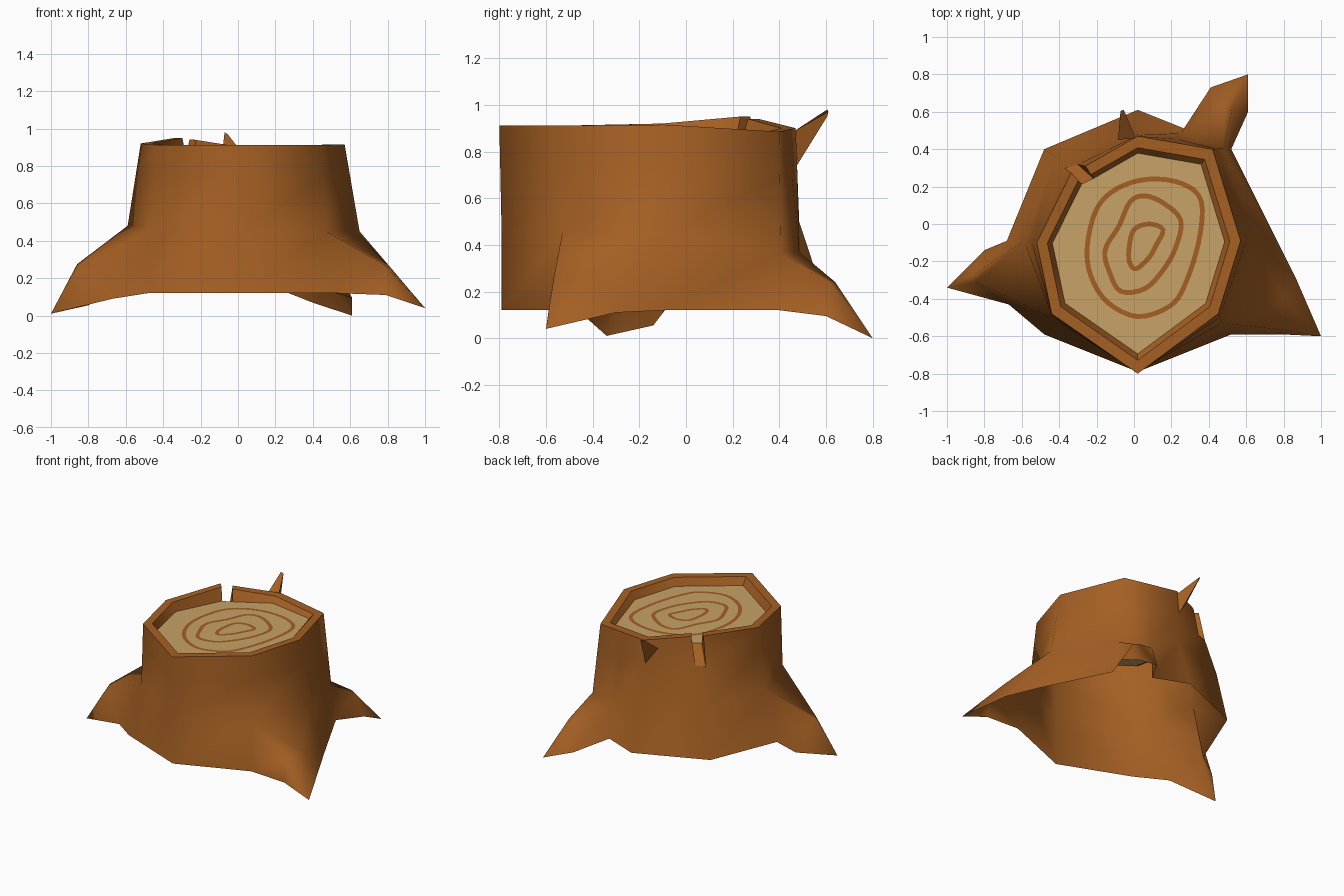
import bpy, bmesh, math
from mathutils import Vector as V

if "Cube" in bpy.data.objects:
    bpy.data.objects.remove(bpy.data.objects["Cube"])

def mat(name, c):
    m = bpy.data.materials.new(name)
    m.diffuse_color = (*c, 1)
    m.use_nodes = True
    m.node_tree.nodes["Principled BSDF"].inputs["Base Color"].default_value = m.diffuse_color
    return m

BARK = mat("bark brown", (0.378, 0.117, 0.017))
WOOD = mat("cut wood tan", (0.58, 0.365, 0.135))

def finish(bm, name, m, angle=85):
    me = bpy.data.meshes.new(name)
    bm.to_mesh(me)
    bm.free()
    ob = bpy.data.objects.new(name, me)
    bpy.context.collection.objects.link(ob)
    me.materials.append(m)
    bpy.ops.object.select_all(action='DESELECT')
    ob.select_set(True)
    bpy.context.view_layer.objects.active = ob
    bpy.ops.object.shade_smooth_by_angle(angle=math.radians(angle))
    return ob

class Shell:
    """bmesh that shares vertices by position and skips collapsed faces"""
    def __init__(self):
        self.bm, self.seen = bmesh.new(), {}
    def face(self, *pts):
        vs = []
        for p in pts:
            k = tuple(round(c, 4) for c in p)
            if k not in self.seen:
                self.seen[k] = self.bm.verts.new(k)
            if self.seen[k] not in vs:
                vs.append(self.seen[k])
        if len(vs) > 2:
            self.bm.faces.new(vs)

# Trunk columns, counter-clockwise: rim, flare and ground points
cols = [
    ((.57, -.09, .915), (.65, -.09, .45), (.765, -.09, .12)),
    ((.42, .40, .885), (.48, .405, .365), (.52, .40, .12)),
    ((.22, .435, .893), (.25, .485, .37), (.27, .51, .12)),
    ((.02, .47, .90), (.02, .485, .50), (.02, .61, .12)),
    ((-.26, .31, .94), (-.42, .36, .47), (-.48, .40, .12)),
    ((-.335, .275, .95), (-.42, .36, .47), (-.48, .40, .12)),
    ((-.52, -.10, .92), (-.59, -.09, .48), (-.68, -.09, .12)),
    ((-.44, -.48, .912), (-.44, -.50, .47), (-.48, -.59, .12)),
    ((.02, -.80, .912), (.02, -.79, .45), (.02, -.79, .12)),
    ((.45, -.48, .912), (.47, -.53, .45), (.52, -.59, .12)),
]
NOTCH = 4
N = len(cols)
MIDDLE = V((.02, -.12, 0))

def inward(p, t, z):
    q = V(p).lerp(MIDDLE, t)
    return V((q.x, q.y, z))

rim = [V(c[0]) for c in cols]
flare = [V(c[1]) for c in cols]
ground = [V(c[2]) for c in cols]
neck = [r.lerp(f, .38) for r, f in zip(rim, flare)]
neck[NOTCH], neck[NOTCH + 1] = V((-.30, .318, .74)), V((-.37, .298, .74))
lip = [inward(p, .105, p.z) for p in rim]
seat = [inward(p, .155, .858) for p in rim]

# Roots: start column -> (bottom, top, top, bottom of the bend), tip
roots = {
    9: ([(.79, -.59, .11), (.785, -.565, .27), (.80, -.40, .275), (.87, -.30, .11)], (1, -.6, .04)),
    6: ([(-.80, -.14, .055), (-.86, -.27, .275), (-.85, -.31, .265), (-.67, -.43, .09)], (-1, -.34, .01)),
    1: ([(.61, .60, .095), (.525, .615, .24), (.48, .64, .24), (.41, .73, .065)], (.61, .80, 0)),
}

# Bark wall with roots, V notch and open underside; rim and inner wall apart
s, top, inner = Shell(), Shell(), Shell()
for i in range(N):
    j = (i + 1) % N
    s.face(flare[i], flare[j], neck[j], neck[i])
    if i in roots:
        (a, b, c, d), tip = roots[i]
        s.face(ground[i], a, b, flare[i])
        s.face(flare[i], b, c, flare[j])
        s.face(flare[j], c, d, ground[j])
        for p, q in ((a, b), (b, c), (c, d)):
            s.face(p, tip, q)
    else:
        s.face(ground[i], ground[j], flare[j], flare[i])
    if i == NOTCH:
        inner.face(neck[i], neck[j], seat[j], seat[i])
        top.face(rim[i], neck[i], seat[i], lip[i])
        top.face(neck[j], rim[j], lip[j], seat[j])
    else:
        s.face(neck[i], neck[j], rim[j], rim[i])
        top.face(rim[i], rim[j], lip[j], lip[i])
        inner.face(lip[i], lip[j], seat[j], seat[i])
finish(s.bm, "bark_trunk", BARK)
finish(top.bm, "bark_rim", BARK, 40)
finish(inner.bm, "rim_inner_wall", BARK, 40)

# Cut wood face
s = Shell()
s.face(*seat)
finish(s.bm, "cut_wood", WOOD)

# Splinter on the back
s = Shell()
base = [(-.085, .45, .86), (.01, .46, .885), (0, .472, .735)]
tip = [(-.072, .605, .98), (-.055, .61, .97), (-.055, .605, .95)]
for i in range(3):
    j = (i + 1) % 3
    s.face(base[j], base[i], tip[i], tip[j])
s.face(*tip[::-1])
bmesh.ops.recalc_face_normals(s.bm, faces=s.bm.faces)
finish(s.bm, "splinter", BARK, 30)

# Growth rings: smooth closed loops drawn as thin flat bands
loops = [
    [(-.25, -.12), (-.20, .08), (-.09, .19), (.08, .24), (.26, .215), (.36, .12), (.345, -.10),
     (.27, -.33), (.19, -.44), (.02, -.495), (-.14, -.42), (-.23, -.28)],
    [(-.155, -.14), (-.08, -.01), (-.02, .12), (.06, .15), (.16, .11), (.25, .02), (.225, -.12),
     (.16, -.24), (.06, -.345), (-.07, -.36), (-.13, -.26)],
    [(-.025, -.12), (0, -.03), (.08, 0), (.155, -.03), (.12, -.11), (.08, -.18), (.01, -.24), (-.025, -.20)],
]

def smooth_loop(pts, n=4):
    P, out = [V((*p, 0)) for p in pts], []
    for i in range(len(P)):
        a, b, c, d = (P[(i + k) % len(P)] for k in (-1, 0, 1, 2))
        for k in range(n):
            t = k / n
            out.append(.5 * (2 * b + (c - a) * t + (2 * a - 5 * b + 4 * c - d) * t * t
                             + (3 * b - a - 3 * c + d) * t ** 3))
    return out

for name, pts in zip(("outer_ring", "middle_ring", "inner_ring"), loops):
    L = smooth_loop(pts)
    s, n = Shell(), len(L)
    ins, outs = [], []
    for i in range(n):
        t = (L[(i + 1) % n] - L[i - 1]).normalized()
        side = V((-t.y, t.x, 0)) * .013
        mid = V((L[i].x, L[i].y, .861))
        outs.append(mid + side)
        ins.append(mid - side)
    for i in range(n):
        j = (i + 1) % n
        s.face(ins[i], ins[j], outs[j], outs[i])
    bmesh.ops.recalc_face_normals(s.bm, faces=s.bm.faces)
    if sum(f.normal.z for f in s.bm.faces) < 0:
        bmesh.ops.reverse_faces(s.bm, faces=s.bm.faces)
    finish(s.bm, name, BARK)
